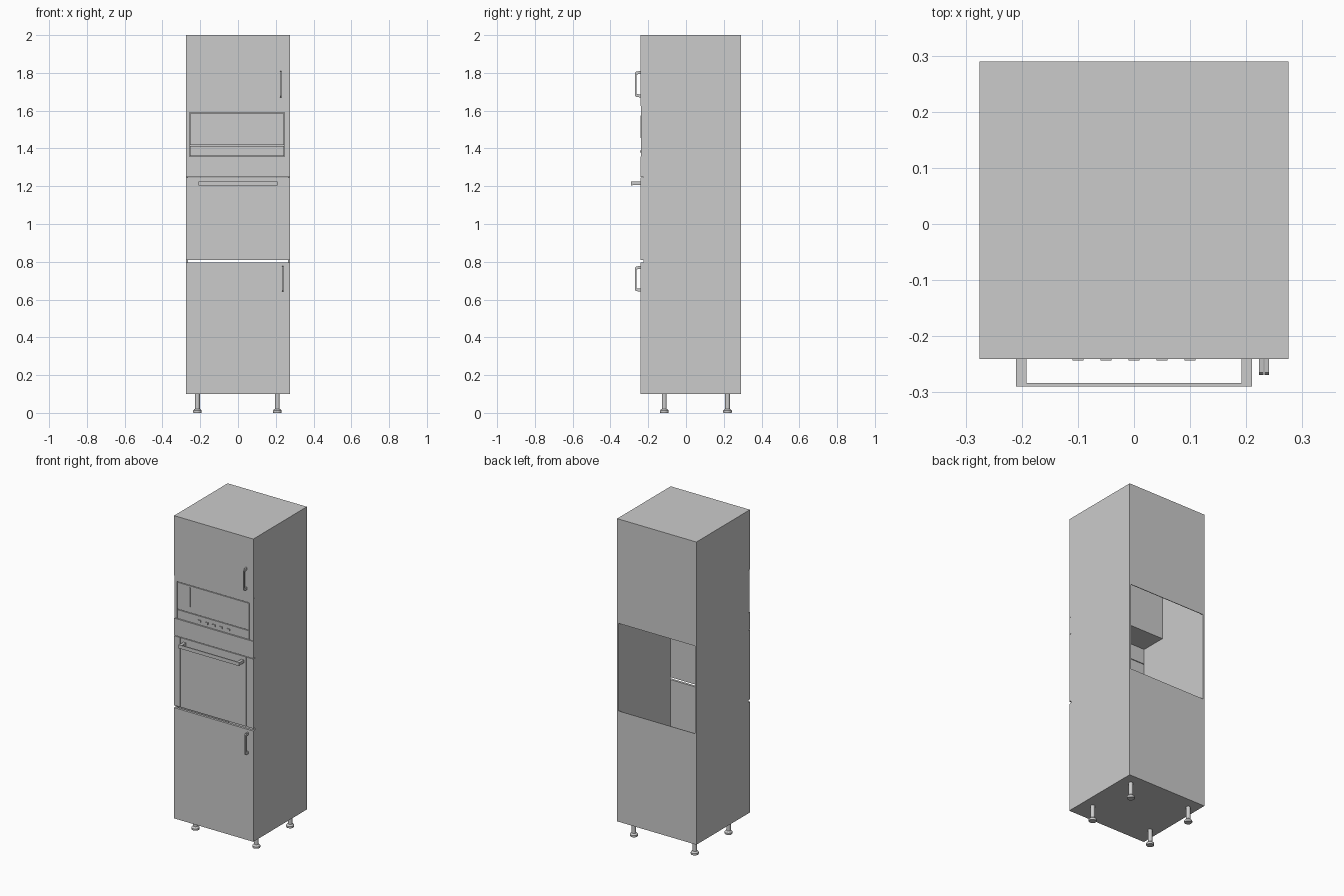
import bpy, bmesh
from mathutils import Matrix, Vector

if "Cube" in bpy.data.objects:
    bpy.data.objects.remove(bpy.data.objects["Cube"])


def finish(name, bm):
    bmesh.ops.recalc_face_normals(bm, faces=bm.faces[:])
    me = bpy.data.meshes.new(name)
    bm.to_mesh(me)
    bm.free()
    ob = bpy.data.objects.new(name, me)
    bpy.context.collection.objects.link(ob)
    return ob


def add_box(bm, x0, x1, y0, y1, z0, z1):
    c = Vector(((x0 + x1) / 2, (y0 + y1) / 2, (z0 + z1) / 2))
    m = Matrix.Translation(c) @ Matrix.Diagonal((x1 - x0, y1 - y0, z1 - z0, 1))
    bmesh.ops.create_cube(bm, size=1, matrix=m)


def box(name, *b):
    bm = bmesh.new()
    add_box(bm, *b)
    return finish(name, bm)


def lathe(name, profile, loc, seg=20):
    """Revolve (radius, z) points about a vertical axis."""
    bm = bmesh.new()
    rot = [Matrix.Rotation(6.283185307 * i / seg, 4, 'Z') for i in range(seg)]
    rings = [[bm.verts.new(r @ Vector((rad, 0, z))) for r in rot] for rad, z in profile]
    for a, b in zip(rings, rings[1:]):
        for i in range(seg):
            j = (i + 1) % seg
            bm.faces.new((a[i], a[j], b[j], b[i]))
    bm.faces.new(rings[0])
    bm.faces.new(rings[-1])
    ob = finish(name, bm)
    ob.location = loc
    bpy.ops.object.select_all(action='DESELECT')
    ob.select_set(True)
    bpy.context.view_layer.objects.active = ob
    bpy.ops.object.shade_smooth_by_angle()
    return ob


W, T = 0.275, 0.01            # half width, board thickness
FRONT, CARC, BACK = -0.241, -0.226, 0.29

# Carcass: hollow shell with an open service gap at the back
for side, s in (("left", -1), ("right", 1)):
    xs = sorted((s * W, s * (W - T)))
    box(side + "_side_panel", *xs, CARC, BACK, 0.1, 2.0)
box("top_panel", -W + T, W - T, CARC, BACK - 0.004, 2.0 - T, 2.0)
box("bottom_panel", -W + T, W - T, CARC, BACK - 0.004, 0.1, 0.1 + T)
box("lower_back_panel", -W + T, W - T, BACK - 0.004, BACK, 0.1, 0.795)
box("upper_back_panel", -W + T, W - T, BACK - 0.004, BACK, 1.345, 2.0)

# Fronts: hinged doors and control fascia
box("lower_door", -W, W, FRONT, CARC, 0.1, 0.795)
box("upper_door", -W, W, FRONT, CARC, 1.625, 2.0)
box("oven_control_fascia", -W, W, FRONT, CARC, 1.25, 1.357)

# Oven door: two side stiles and a wide centre, split by narrow grooves
bm = bmesh.new()
add_box(bm, -W, W, FRONT + 0.006, CARC, 0.81, 1.246)
for x0, x1 in ((-W, -0.235), (-0.229, 0.223), (0.229, W)):
    add_box(bm, x0, x1, FRONT, FRONT + 0.006, 0.81, 1.246)
finish("oven_door", bm)

# Oven handle: flat bar on two posts
bm = bmesh.new()
add_box(bm, -0.21, 0.21, -0.29, -0.283, 1.204, 1.226)
for s in (-1, 1):
    xs = sorted((s * 0.21, s * 0.192))
    add_box(bm, *xs, -0.283, FRONT, 1.206, 1.224)
finish("oven_handle", bm)

# Microwave: shallow body, surround frame, inset door and lower strip
MF = FRONT + 0.004
box("microwave_body", -W + T, W - T, CARC, -0.066, 1.345, 1.62)
bm = bmesh.new()
for b in ((-W, -0.257, 1.358, 1.624), (0.247, W, 1.358, 1.624),
          (-0.257, 0.247, 1.59, 1.624)):
    add_box(bm, b[0], b[1], MF, CARC, b[2], b[3])
finish("microwave_surround", bm)
box("microwave_door", -0.253, 0.243, MF, CARC, 1.418, 1.586)
box("microwave_control_strip", -0.253, 0.243, MF, CARC, 1.36, 1.414)
box("microwave_handle", -0.168, -0.163, MF - 0.004, MF, 1.455, 1.575)
for i in range(5):
    x = -0.1 + 0.05 * i
    box(f"microwave_button_{i + 1}", x - 0.01, x + 0.01, MF - 0.006, MF, 1.378, 1.39)


def door_handle(name, x, z0, z1):
    """Bow handle: one side profile extruded across x, with wider feet."""
    f, o = FRONT, -0.269
    prof = [(f, z0), (o + 0.004, z0 + 0.003), (o, z0 + 0.009), (o, z1 - 0.009),
            (o + 0.004, z1 - 0.003), (f, z1), (f, z1 - 0.016),
            (o + 0.007, z1 - 0.018), (o + 0.007, z0 + 0.018), (f, z0 + 0.016)]
    bm = bmesh.new()
    face = bm.faces.new([bm.verts.new((x - 0.004, y, z)) for y, z in prof])
    ext = bmesh.ops.extrude_face_region(bm, geom=[face])
    bmesh.ops.translate(bm, vec=(0.008, 0, 0),
                        verts=[v for v in ext["geom"] if isinstance(v, bmesh.types.BMVert)])
    finish(name, bm)


door_handle("upper_door_handle", 0.227, 1.67, 1.81)
door_handle("lower_door_handle", 0.237, 0.642, 0.778)

# Adjustable legs
leg = [(0.021, 0), (0.023, 0.003), (0.023, 0.012), (0.016, 0.02), (0.013, 0.021), (0.013, 0.101)]
for sx, x in (("left", -0.215), ("right", 0.208)):
    for sy, y in (("front", -0.115), ("back", 0.22)):
        lathe(f"{sy}_{sx}_leg", leg, (x, y, 0))
